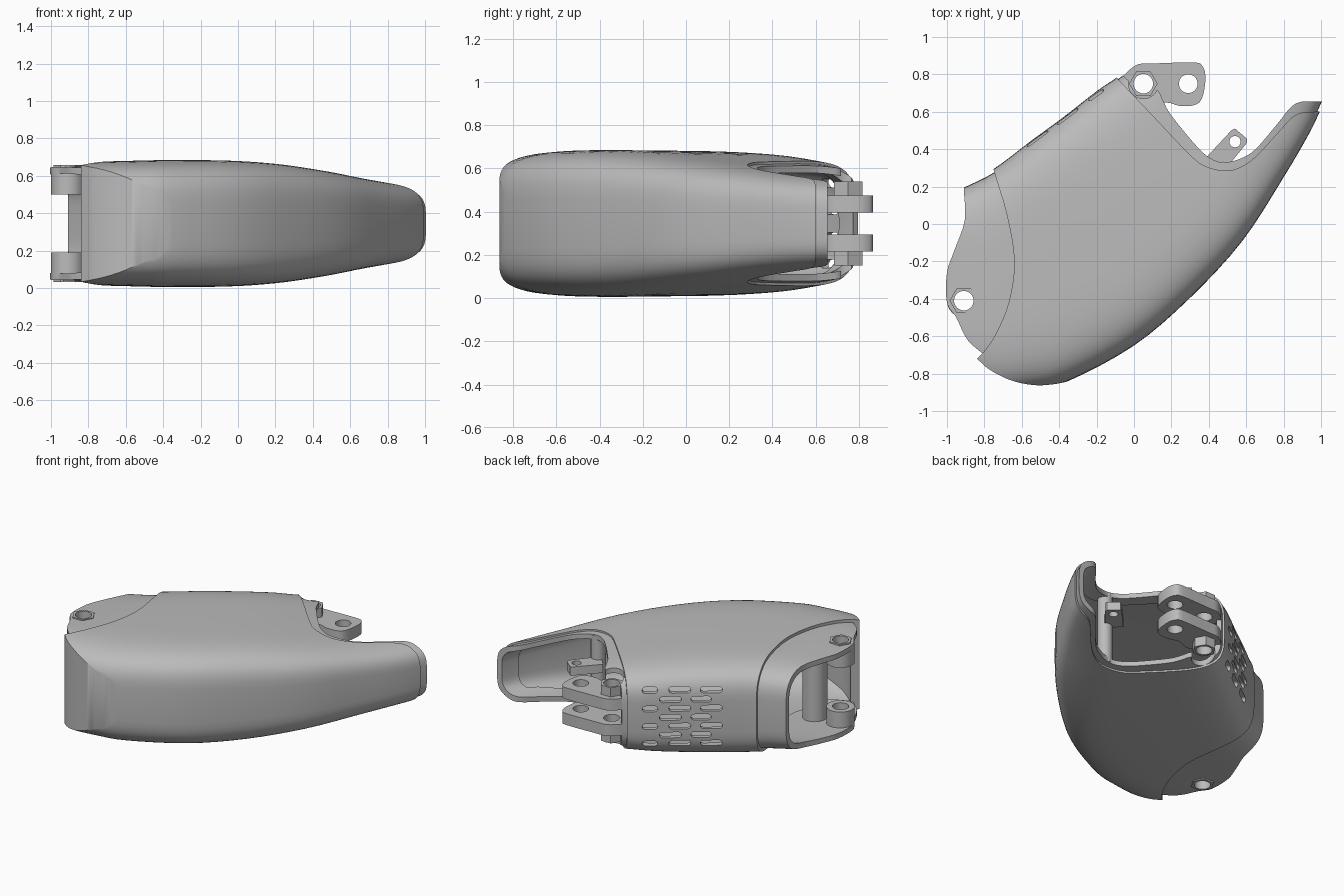
import bpy, bmesh, math
from mathutils import Vector

if "Cube" in bpy.data.objects:
    bpy.data.objects.remove(bpy.data.objects["Cube"])

MID = 0.345
grey = bpy.data.materials.new("plain grey")
grey.use_nodes = True
grey.diffuse_color = (0.5, 0.5, 0.5, 1)
grey.node_tree.nodes["Principled BSDF"].inputs["Base Color"].default_value = (0.5, 0.5, 0.5, 1)


def smooth(points, steps=4):
    """Smooth open curve through points of any dimension."""
    pts = [Vector(p) for p in points]
    pts = [2 * pts[0] - pts[1]] + pts + [2 * pts[-1] - pts[-2]]
    out = []
    for a, b, c, d in zip(pts, pts[1:], pts[2:], pts[3:]):
        for k in range(steps):
            t = k / steps
            out.append(0.5 * (2 * b + (c - a) * t + (2 * a - 5 * b + 4 * c - d) * t * t
                              + (3 * b - a - 3 * c + d) * t ** 3))
    return out + [pts[-2]]


def finish(name, bm):
    bmesh.ops.recalc_face_normals(bm, faces=bm.faces)
    mesh = bpy.data.meshes.new(name)
    bm.to_mesh(mesh)
    bm.free()
    mesh.materials.append(grey)
    ob = bpy.data.objects.new(name, mesh)
    bpy.context.collection.objects.link(ob)
    return ob


def prism(name, outline, z0=-0.5, z1=1.2):
    bm = bmesh.new()
    low = [bm.verts.new((p[0], p[1], z0)) for p in outline]
    high = [bm.verts.new((p[0], p[1], z1)) for p in outline]
    bm.faces.new(low)
    bm.faces.new(high)
    n = len(low)
    for i in range(n):
        j = (i + 1) % n
        bm.faces.new((low[i], low[j], high[j], high[i]))
    return finish(name, bm)


def circle(x, y, r, n=32):
    return [(x + r * math.cos(math.tau * i / n), y + r * math.sin(math.tau * i / n)) for i in range(n)]


def boolean(ob, cutter, operation="DIFFERENCE"):
    mod = ob.modifiers.new("cut", "BOOLEAN")
    mod.operation, mod.object, mod.solver = operation, cutter, "EXACT"
    bpy.context.view_layer.objects.active = ob
    bpy.ops.object.modifier_apply(modifier=mod.name)
    bpy.data.objects.remove(cutter)


def shade(ob, angle=35):
    bpy.ops.object.select_all(action="DESELECT")
    ob.select_set(True)
    bpy.context.view_layer.objects.active = ob
    bpy.ops.object.shade_smooth_by_angle(angle=math.radians(angle))


# Sleeve sections: back edge x, y, front edge x, y, half height at back and front
SECTIONS = smooth([
    (-1.1, .12, -1.08, -.8, .31, .325), (-.92, .21, -.88, -.87, .315, .33),
    (-.75, .295, -.72, -.9, .325, .335), (-.55, .445, -.54, -.885, .33, .34),
    (-.38, .57, -.35, -.839, .33, .345), (-.2, .71, 0, -.65, .317, .347),
    (-.09, .785, .3, -.395, .3, .33), (0, .86, .58, -.09, .28, .29),
    (.08, .92, .8, .25, .265, .245), (.15, .98, .94, .49, .26, .22),
    (.2, 1.02, 1.02, .66, .26, .21)])


def section_ring(bm, s, inset, n=72):
    a, b = Vector((s[0], s[1])), Vector((s[2], s[3]))
    half = (b - a).length / 2 - inset
    along, centre = (b - a).normalized(), (a + b) / 2
    ring = []
    for i in range(n):
        c, v = math.cos(math.tau * i / n), math.sin(math.tau * i / n)
        power = 2 / 4.4
        u = math.copysign(abs(c) ** power, c)
        w = math.copysign(abs(v) ** power, v)
        height = s[4] + (s[5] - s[4]) * (u + 1) / 2 - inset
        p = centre + along * half * u
        ring.append(bm.verts.new((p.x, p.y, MID + height * w)))
    return ring


def sleeve(name, inset, wall, outline, sections=SECTIONS):
    """Hollow sleeve trimmed to a plan outline."""
    bm = bmesh.new()
    rings = [section_ring(bm, s, inset) for s in sections]
    rings += [section_ring(bm, s, inset + wall) for s in reversed(sections)]
    for r, q in zip(rings, rings[1:] + rings[:1]):
        for i in range(len(r)):
            j = (i + 1) % len(r)
            bm.faces.new((r[i], r[j], q[j], q[i]))
    ob = finish(name, bm)
    boolean(ob, prism("trim", outline), "INTERSECT")
    return ob


# Plan curves of the openings
cuff_edge = smooth([(-.76, .4), (-.75, .29), (-.68, .05), (-.64, -.2), (-.67, -.42),
                    (-.74, -.59), (-.8, -.68)])
nose_edge = smooth([(-.84, -.72), (-.77, -.78), (-.66, -.835), (-.54, -.861), (-.44, -.858), (-.34, -.84)])
nose_inner = smooth([(-.34, -.79), (-.43, -.81), (-.52, -.815), (-.65, -.79), (-.74, -.74), (-.8, -.68)])
rim_edge = smooth([(1.2, .6), (.96, .6), (.86, .58), (.78, .5), (.65, .36), (.56, .3),
                   (.48, .285), (.38, .31), (.3, .37), (.1, .58), (-.09, .78), (-.2, .9)])
lip_edge = smooth([(1.2, .655), (.96, .655), (.88, .65), (.83, .615), (.77, .54), (.65, .4),
                   (.57, .35), (.49, .33), (.42, .345), (.34, .41), (.2, .58), (.16, .65),
                   (.13, .71), (.08, .735), (-.02, .76), (-.1, .84)])
lip_back = smooth([(-.2, .77), (.06, .53), (.27, .32), (.36, .26), (.48, .235), (.58, .25),
                   (.69, .32), (.82, .46), (.9, .54), (1.2, .54)])
panel_edge = smooth([(-.91, .3), (-.91, .19), (-.905, .02), (-.96, -.14), (-1, -.26), (-1, -.42),
                     (-.95, -.5), (-.89, -.62), (-.8, -.7)])

shell = sleeve("outer_shell", 0, .035, cuff_edge + nose_edge + [(-.2, -1.1), (1.2, -1.1)] + rim_edge)
lip = sleeve("opening_lip", .012, .033, lip_edge + lip_back)
panel = sleeve("cuff_panel", .02, .035, panel_edge + [(-.65, -.66), (-.57, -.4), (-.55, -.2), (-.6, .1), (-.66, .4)])
# Flat-cut wall that closes the nose of the shell
shade(sleeve("nose_wall", .001, .28, nose_edge + nose_inner, SECTIONS[:22]))

# Staggered vent slots through the back wall
start, along = Vector((-.16, .715)), Vector((-.8, -.6))
normal = Vector((along.y, -along.x))
bm = bmesh.new()
for row in range(7):
    z = MID + .062 * (row - 3)
    for s0, s1 in [(.11, .25), (.31, .44)] if row % 2 else [(0, .1), (.17, .31), (.37, .51)]:
        r = .02
        pill = []
        for k in range(14):
            ang = math.pi * (k % 7) / 6 + (math.pi / 2 if k < 7 else -math.pi / 2)
            pill.append(((s0 + r if k < 7 else s1 - r) + r * math.cos(ang), z + r * math.sin(ang)))
        sides = []
        for depth in (-.1, .1):
            sides.append([])
            for s, h in pill:
                p = start + along * s + normal * depth
                sides[-1].append(bm.verts.new((p.x, p.y, h)))
        near, far = sides
        bm.faces.new(near)
        bm.faces.new(far)
        for k in range(14):
            j = (k + 1) % 14
            bm.faces.new((near[k], near[j], far[j], far[k]))
boolean(shell, finish("slot_cutter", bm))

# Bolt holes through the skins, wide around the hinge nuts
for ob, x, y, r in [(shell, .05, .75, .08), (lip, .05, .75, .08), (panel, -.91, -.41, .052)]:
    boolean(ob, prism("hole", circle(x, y, r)))
for ob in (shell, lip, panel):
    shade(ob)


def drilled(name, outline, z0, z1, holes):
    ob = prism(name, outline, z0, z1)
    for x, y, r in holes:
        boolean(ob, prism("hole", circle(x, y, r)))
    shade(ob)


# Mirrored hinge plates, cuff bosses and hex nuts
lug = smooth([(-.08, .765), (-.04, .81), (.02, .853), (.1, .858), (.32, .864), (.365, .845), (.382, .79),
              (.37, .69), (.335, .64), (.25, .63), (.17, .65), (.08, .62), (0, .66)], 3)
for side, sign in (("lower", -1), ("upper", 1)):
    def span(a, b):
        return sorted((MID + sign * a, MID + sign * b))
    drilled(side + "_hinge_plate", lug, *span(.05, .13), [(.05, .75, .052), (.29, .75, .05)])
    drilled(side + "_hinge_nut", circle(.05, .75, .076, 6), *span(.125, .195), [(.05, .75, .052)])
    drilled(side + "_cuff_boss", circle(-.91, -.41, .09), *span(.155, .29), [(-.91, -.41, .052)])
    drilled(side + "_cuff_nut", circle(-.91, -.41, .076, 6), *span(.28, .312), [(-.91, -.41, .052)])

# Inner posts and the small drilled tab
for name, x, y, r, h in [("rim_post", .48, .285, .048, .25), ("cuff_post", -.72, -.4, .08, .29)]:
    shade(prism(name, circle(x, y, r), MID - h, MID + h))
drilled("small_tab", [(.39, .36), (.52, .5), (.54, .51), (.605, .455), (.605, .435), (.47, .27)],
        .37, .43, [(.54, .44, .03)])
